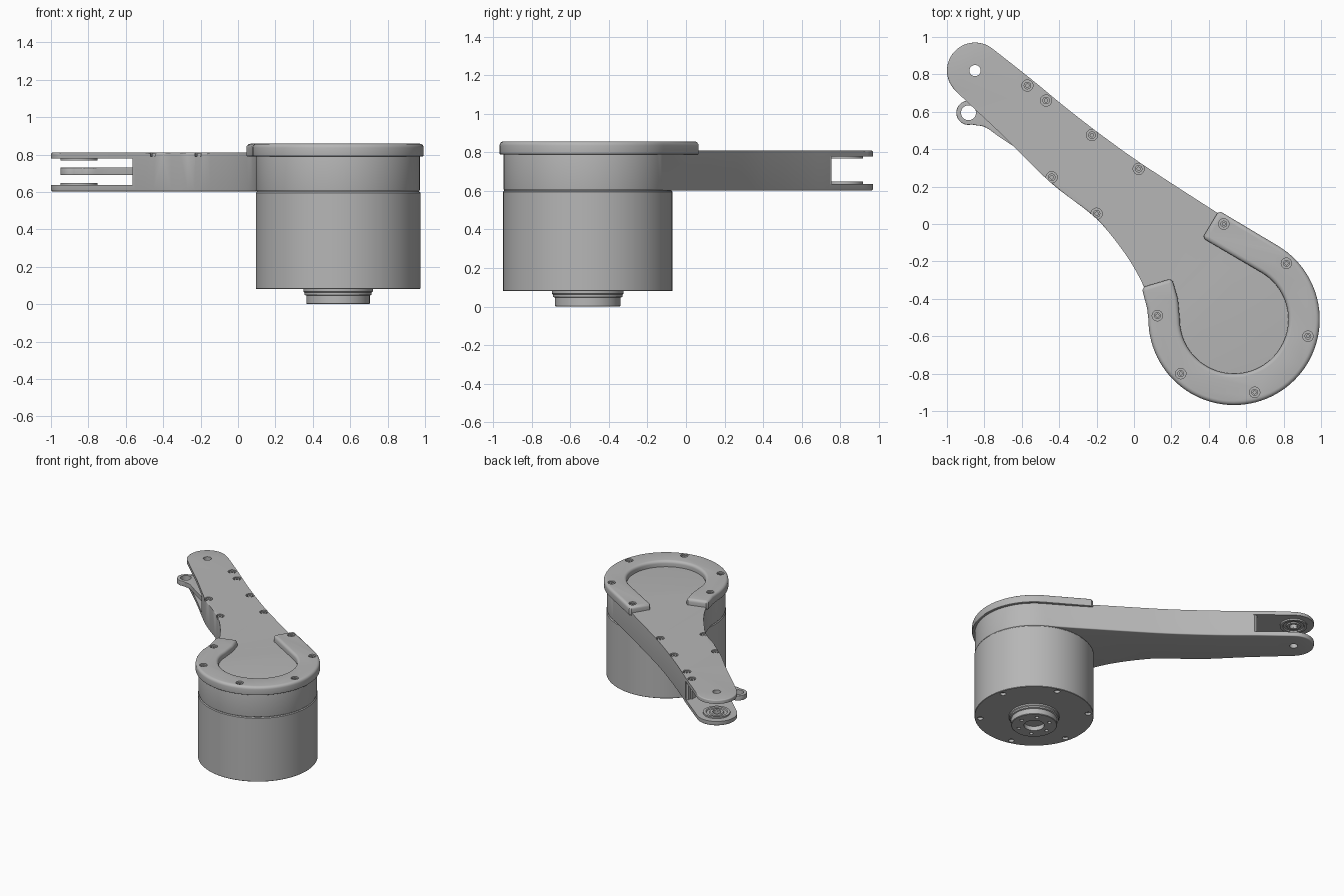
import bpy, bmesh, math
from math import cos, sin, radians

if "Cube" in bpy.data.objects:
    bpy.data.objects.remove(bpy.data.objects["Cube"])

grey = bpy.data.materials.new("machined_grey")
grey.use_nodes = True
grey.diffuse_color = (0.47, 0.47, 0.47, 1)
grey.node_tree.nodes["Principled BSDF"].inputs["Base Color"].default_value = (0.47, 0.47, 0.47, 1)

HUB = (0.535, -0.51)      # drum axis
TIP = (-0.85, 0.82)       # arm pivot
EYE = (-0.885, 0.595)     # lever ring


def add_object(name, bm):
    bmesh.ops.recalc_face_normals(bm, faces=bm.faces)
    mesh = bpy.data.meshes.new(name)
    bm.to_mesh(mesh)
    bm.free()
    mesh.materials.append(grey)
    ob = bpy.data.objects.new(name, mesh)
    bpy.context.collection.objects.link(ob)
    return ob


def arc(centre, r, start, end, n):
    angles = [radians(start + (end - start) * i / n) for i in range(n + 1)]
    return [(centre[0] + r * cos(a), centre[1] + r * sin(a)) for a in angles]


def smooth_path(points, steps=5):
    """Catmull-Rom curve through the points."""
    p = [points[0]] + points + [points[-1]]
    out = []
    for i in range(1, len(p) - 2):
        for s in range(steps):
            t = s / steps
            out.append(tuple(
                b + 0.5 * t * (c - a + t * (2 * a - 5 * b + 4 * c - d + t * (3 * (b - c) + d - a)))
                for a, b, c, d in zip(p[i - 1], p[i], p[i + 1], p[i + 2])))
    return out + [points[-1]]


def prism(name, outline, z0, z1, top=0.0, bottom=0.0):
    """Extruded outline with optional rounding of its top and bottom rims."""
    bm = bmesh.new()
    base = bm.faces.new([bm.verts.new((x, y, z0)) for x, y in outline])
    ext = bmesh.ops.extrude_face_region(bm, geom=[base])
    for v in ext["geom"]:
        if isinstance(v, bmesh.types.BMVert):
            v.co.z = z1
    for z, width in ((z1, top), (z0, bottom)):
        if width:
            rim = [e for e in bm.edges if all(abs(v.co.z - z) < 1e-5 for v in e.verts)]
            bmesh.ops.bevel(bm, geom=rim, offset=width, segments=4, profile=0.5, affect='EDGES')
    return add_object(name, bm)


def lathe(name, profile, centre, n=32):
    """Spin a (radius, height) profile around a vertical axis."""
    bm = bmesh.new()
    vs = [bm.verts.new((centre[0] + r, centre[1], z)) for r, z in profile]
    edges = [bm.edges.new(pair) for pair in zip(vs, vs[1:])]
    bmesh.ops.spin(bm, geom=vs + edges, cent=(*centre, 0), axis=(0, 0, 1),
                   angle=math.tau, steps=n, use_duplicate=False)
    bmesh.ops.remove_doubles(bm, verts=bm.verts, dist=1e-5)
    return add_object(name, bm)


def cut(target, cutter):
    mod = target.modifiers.new("cut", 'BOOLEAN')
    mod.operation = 'DIFFERENCE'
    mod.solver = 'EXACT'
    mod.object = cutter
    bpy.context.view_layer.objects.active = target
    bpy.ops.object.modifier_apply(modifier=mod.name)
    bpy.data.objects.remove(cutter)


def cut_holes(target, spots, r, z0, z1, n=24):
    bm = bmesh.new()
    for spot in spots:
        ring = [bm.verts.new((x, y, z0)) for x, y in arc(spot, r, 0, 360, n)[:-1]]
        face = bm.faces.new(ring)
        ext = bmesh.ops.extrude_face_region(bm, geom=[face])
        for v in ext["geom"]:
            if isinstance(v, bmesh.types.BMVert):
                v.co.z = z1
    cut(target, add_object("hole_cutter", bm))


def screws(name, spots, z, r=0.02):
    """Socket head screws sunk just below height z."""
    for i, spot in enumerate(spots):
        lathe(f"{name}_{i + 1}", [(0, z - 0.016), (r * 0.45, z - 0.016), (r * 0.45, z - 0.004),
                                  (r, z - 0.004), (r, z - 0.024), (0, z - 0.024)], spot, 18)


# Arm: tapered body ending in a round collar over the drum
upper_edge = smooth_path([(-0.76, 0.94), (-0.55, 0.775), (-0.37, 0.627), (-0.2, 0.495), (0, 0.35),
                          (0.22, 0.205), (0.45, 0.057), (0.61, -0.045), (0.761, -0.136)])
lower_edge = smooth_path([(0.098, -0.51), (0.087, -0.44), (0.055, -0.34), (-0.02, -0.2), (-0.13, -0.05),
                          (-0.235, 0.058), (-0.45, 0.225), (-0.69, 0.462), (-0.85, 0.613), (-0.96, 0.717)])
collar_arc = arc(HUB, 0.437, 59, -180, 64)[1:-1]
tip_arc = arc(TIP, 0.15, 223, 53, 28)[1:-1]
arm = prism("arm", upper_edge + collar_arc + lower_edge + tip_arc, 0.603, 0.81, 0.008, 0.008)

# Fork slot, pivot bore and counterbores
slot = [(-1.2, 0.2), (-0.565, 0.2), (-0.565, 0.73), (-0.52, 0.73), (-0.52, 1.2), (-1.2, 1.2)]
cut(arm, prism("slot_cutter", slot, 0.637, 0.78))
cut_holes(arm, [TIP], 0.03, 0.5, 0.9)
arm_bolts = [(-0.57, 0.74), (-0.47, 0.66), (-0.225, 0.475), (0.025, 0.295), (-0.44, 0.25), (-0.2, 0.055)]
cut_holes(arm, arm_bolts, 0.03, 0.79, 0.9)
screws("arm_screw", arm_bolts, 0.81)

# Post that closes the inner end of the slot
prism("slot_post", [(-0.55, 0.6), (-0.5, 0.6), (-0.5, 0.7), (-0.53, 0.755), (-0.55, 0.755)], 0.63, 0.785)

# Ringed washers on the inside of the fork
for name, z, d in (("lower_washer", 0.637, 1), ("upper_washer", 0.78, -1)):
    lathe(name, [(0.03, z - 0.002 * d), (0.1, z - 0.002 * d), (0.1, z + 0.012 * d), (0.08, z + 0.012 * d),
                 (0.075, z + 0.004 * d), (0.055, z + 0.004 * d), (0.05, z + 0.012 * d),
                 (0.03, z + 0.012 * d), (0.03, z - 0.002 * d)], TIP, 40)

# Lever with an eye beside the fork
lever_outline = arc(EYE, 0.065, 40, 285, 28) + smooth_path(
    [(-0.84, 0.527), (-0.79, 0.515), (-0.7, 0.452), (-0.54, 0.35)], 4) + [(-0.54, 0.52), (-0.72, 0.6)]
lever = prism("lever", lever_outline, 0.69, 0.73, 0.004, 0.004)
cut_holes(lever, [EYE], 0.04, 0.6, 0.8, 32)

# Horseshoe rim cap
cap_outline = (arc(HUB, 0.458, 59, -180, 64)
               + [(0.07, -0.45), (0.045, -0.355), (0.055, -0.335), (0.19, -0.295), (0.207, -0.305), (0.235, -0.4)]
               + arc(HUB, 0.29, -180, 59, 56)
               + [(0.38, -0.083), (0.372, -0.065), (0.447, 0.06), (0.465, 0.065)])
cap = prism("rim_cap", cap_outline, 0.79, 0.858, 0.022, 0.005)
cap_bolts = [(0.48, 0), (0.815, -0.21), (0.93, -0.6), (0.645, -0.9), (0.25, -0.8), (0.125, -0.49)]
cut_holes(cap, cap_bolts, 0.028, 0.835, 0.9)
screws("cap_screw", cap_bolts, 0.856, 0.018)

# Drum with recessed screws underneath
drum = lathe("drum", [(0, 0.08), (0.437, 0.08), (0.44, 0.083), (0.44, 0.595), (0.434, 0.601),
                      (0.434, 0.606), (0, 0.606)], HUB, 96)
cut_holes(drum, arc(HUB, 0.4, 15, 315, 5), 0.022, 0.0, 0.1, 18)

# Output hub with a central bore and a bolt circle
hub = lathe("output_hub", [(0, 0.09), (0.186, 0.09), (0.186, 0.068), (0.18, 0.062), (0.18, 0.05),
                           (0.17, 0.046), (0.17, 0.004), (0.166, 0), (0.075, 0), (0.075, 0.035), (0, 0.035)], HUB, 64)
cut_holes(hub, arc(HUB, 0.12, 0, 300, 5), 0.014, -0.1, 0.025, 16)

# Smooth shading with crisp edges
bpy.ops.object.select_all(action='DESELECT')
for ob in bpy.context.collection.objects:
    if ob.type == 'MESH':
        ob.select_set(True)
        bpy.context.view_layer.objects.active = ob
bpy.ops.object.shade_smooth_by_angle(angle=radians(30))
